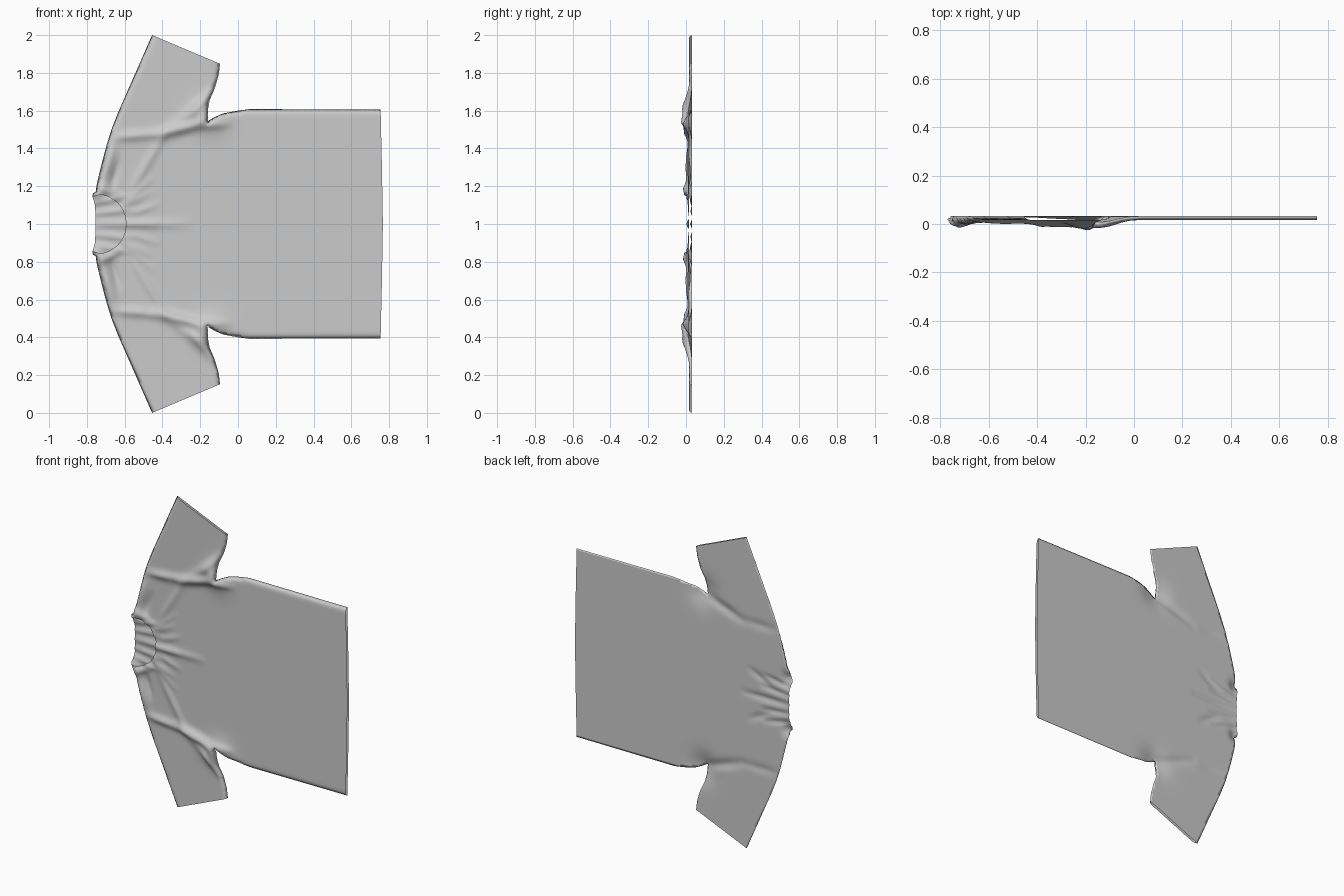
import bpy, bmesh, math
from mathutils import Vector as V
from mathutils.geometry import delaunay_2d_cdt

if "Cube" in bpy.data.objects:
    bpy.data.objects.remove(bpy.data.objects["Cube"])

STEP = 0.0135
BACK_Y = 0.033

# Half outlines as (x, distance from the centre line); the garment is mirrored about z = 1
front_neck = [(-.592, 0), (-.597, .04), (-.613, .08), (-.64, .115), (-.68, .142), (-.725, .157)]
back_neck = [(-.755, 0), (-.755, .06), (-.759, .11)]
shoulder = [(-.771, .145), (-.768, .162), (-.752, .172), (-.75, .2), (-.735, .265), (-.715, .345), (-.695, .42),
            (-.67, .5), (-.635, .59), (-.58, .715), (-.455, 1)]
underside = [(-.095, .848), (-.102, .79), (-.122, .72), (-.15, .655), (-.158, .61), (-.16, .545),
             (-.125, .565), (-.08, .585), (0, .6), (.06, .608), (.755, .606)]
hem = [(.762, .3), (.767, 0)]

# Folds: (start, end, width, height), positions as in the outlines
front_folds = [
    ((-.65, .46), (-.40, .485), .022, .012), ((-.44, .475), (-.17, .535), .026, .016),   # sleeve seam
    ((-.14, .68), (-.38, .49), .028, .012), ((-.38, .49), (-.57, .17), .022, .010),      # armpit to neck
    ((-.12, .74), (-.26, .56), .018, .008),
    ((-.60, 0), (-.27, 0), .022, .009), ((-.58, .05), (-.43, .10), .016, .007),          # below neckline
    ((-.61, .10), (-.46, .24), .016, .006),
    ((-.73, .19), (-.66, .42), .030, .020), ((-.62, .14), (-.73, .20), .018, .012),      # shoulder
    ((-.67, .19), (-.63, .33), .016, -.010),
    ((-.53, .92), (-.62, .70), .025, .003),
    ((-.17, .52), (-.05, .53), .020, .010)]
back_folds = [
    ((-.78, 0), (-.44, .0), .018, .011), ((-.78, .055), (-.56, .075), .013, .010),       # gathered neck
    ((-.78, .105), (-.58, .15), .013, .010), ((-.62, .09), (-.48, .16), .02, .008),
    ((-.67, .46), (-.42, .46), .025, .006), ((-.42, .46), (-.16, .55), .028, .012)]      # sleeve seam


def seg_dist(p, a, b):
    ab = b - a
    t = max(0, min(1, (p - a).dot(ab) / ab.length_squared))
    return (p - a - ab * t).length, t


def folds(p, table):
    total = 0
    for a, b, w, amp in table:
        d, t = seg_dist(p, V(a), V(b))
        if d < 3 * w:
            total += amp * math.exp(-(d / w) ** 2) * (0.35 + 0.65 * math.sin(math.pi * t))
    return total


def blob(p, x, h, size, amp):
    return amp * math.exp(-((p.x - x) ** 2 + (p.y - h) ** 2) / size ** 2)


def edge_dist(p, lines):
    return min(seg_dist(p, V(a), V(b))[0] for line in lines for a, b in zip(line, line[1:]))


def back_y(p):
    return BACK_Y - folds(p, back_folds) - blob(p, -.14, .57, .09, .024) - blob(p, -.75, .165, .04, .022)


def front_y(p):
    # Closed seams round over to meet the back; hem, cuffs and neck stay open
    d = min(1, edge_dist(p, [shoulder, underside]) / .035)
    swell = math.sqrt(max(0, 1 - (1 - d) ** 2))
    lift = .016 + folds(p, front_folds) + blob(p, -.19, .575, .06, .018) + blob(p, -.71, .175, .05, .012)
    return max(-.033, back_y(p) - swell * max(.003, lift))


def resample(half):
    pts = []
    for a, b in zip(half, half[1:]):
        a, b = V(a), V(b)
        n = max(1, round((b - a).length / STEP))
        pts += [a.lerp(b, i / n) for i in range(n)]
    return pts + [V(half[-1])]


def add_panel(bm, neck, height, flip):
    half = neck + shoulder + underside + hem
    right = resample(half)
    loop = right + [V((p.x, -p.y)) for p in reversed(right[1:-1])]
    n = len(loop)
    edges = [(i, (i + 1) % n) for i in range(n)]
    # Staggered interior points keep the triangles even
    inner = []
    for j in range(int(1 / STEP)):
        for i in range(int(1.56 / STEP)):
            p = V((-.775 + (i + .5 * (j % 2)) * STEP, j * STEP))
            if edge_dist(p, [half]) > .55 * STEP:
                inner.append(p)
                if j:
                    inner.append(V((p.x, -p.y)))
    co, _, tris, *_ = delaunay_2d_cdt(loop + inner, edges, [], 1, 1e-6)
    made = {}
    for tri in tris:
        for i in tri:
            if i not in made:
                p = V((co[i].x, abs(co[i].y)))
                made[i] = bm.verts.new((co[i].x, height(p), 1 + co[i].y))
        a, b, c = (co[i] for i in tri)
        ccw = (b - a).cross(c - a) > 0
        order = tri if ccw != flip else tri[::-1]
        bm.faces.new([made[i] for i in order])


# Front and back panels sewn together along the closed seams
bm = bmesh.new()
add_panel(bm, front_neck, front_y, False)
add_panel(bm, back_neck, back_y, True)
bmesh.ops.remove_doubles(bm, verts=bm.verts, dist=.0004)
mesh = bpy.data.meshes.new("shirt")
bm.to_mesh(mesh)
bm.free()
shirt = bpy.data.objects.new("shirt", mesh)
bpy.context.collection.objects.link(shirt)
for poly in mesh.polygons:
    poly.use_smooth = True
